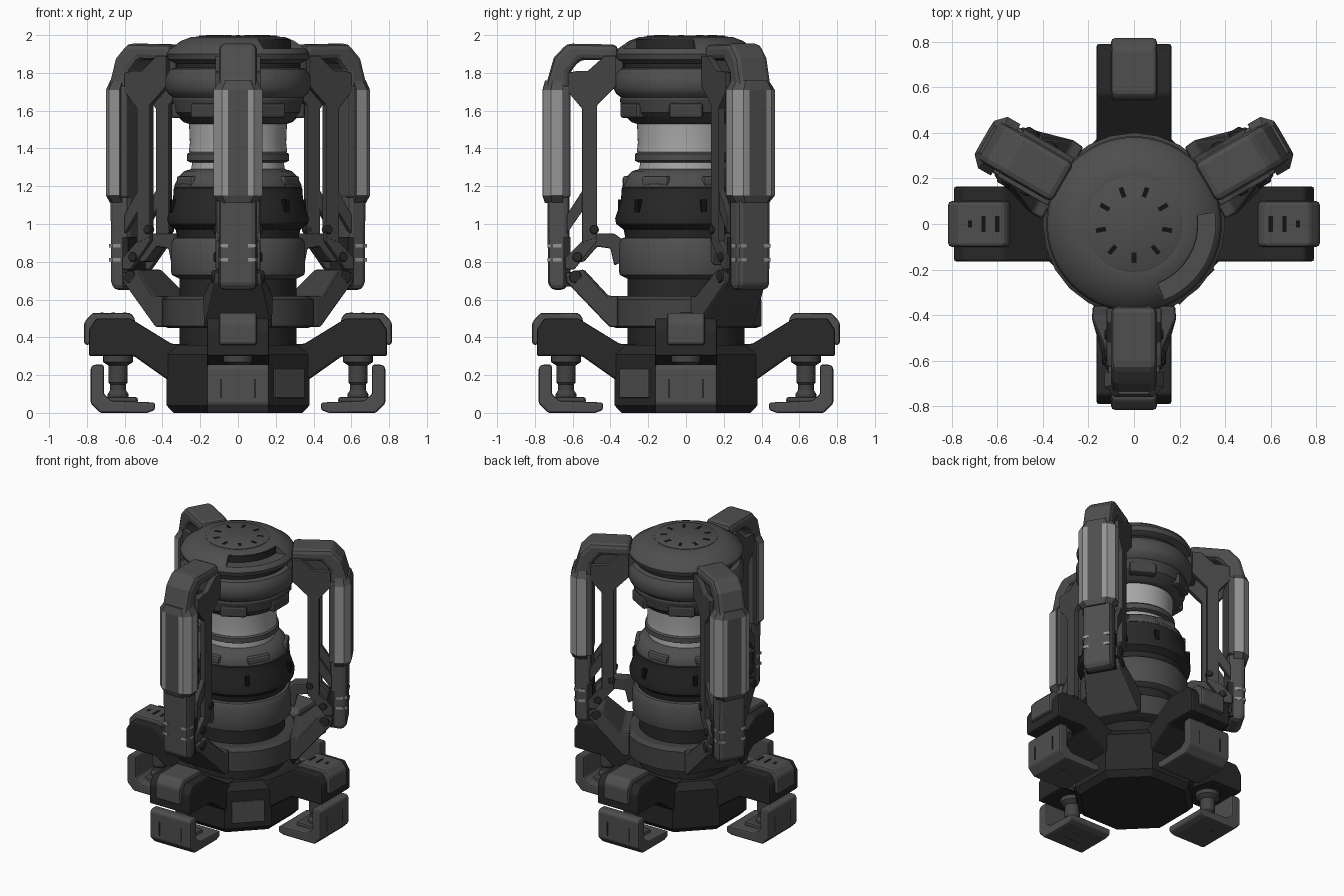
import bpy, bmesh, math
from mathutils import Matrix

cube = bpy.data.objects.get("Cube")
if cube:
    bpy.data.objects.remove(cube)


def make_mat(name, v):
    m = bpy.data.materials.new(name)
    m.use_nodes = True
    m.diffuse_color = (v, v, v, 1)
    m.node_tree.nodes["Principled BSDF"].inputs["Base Color"].default_value = (v, v, v, 1)
    return m


SHELL = make_mat("grey shell", 0.077)
STRUT = make_mat("dark grey strut", 0.056)
DARK = make_mat("charcoal base", 0.021)
BLACK = make_mat("black slot", 0.006)
PALE = make_mat("pale worn pad", 0.3)
CORE = make_mat("light core", 0.38)


def finish(name, bm, mats, angle=0, bevel=0, smooth=False):
    """Turn a bmesh into an object spun about z by angle (degrees)."""
    bmesh.ops.recalc_face_normals(bm, faces=bm.faces)
    me = bpy.data.meshes.new(name)
    bm.to_mesh(me)
    bm.free()
    for m in mats:
        me.materials.append(m)
    ob = bpy.data.objects.new(name, me)
    bpy.context.collection.objects.link(ob)
    ob.rotation_euler.z = math.radians(angle)
    if smooth:
        me.shade_smooth()
        me.set_sharp_from_angle(angle=math.radians(32))
    if bevel:
        mod = ob.modifiers.new("bevel", 'BEVEL')
        mod.width, mod.segments, mod.limit_method = bevel, 2, 'ANGLE'
    return ob


def slab(name, outline, half, mat, angle=0, shift=0, bevel=0, flare=1):
    """Extrude an outline of (radius, height) sideways; flare widens the inner end."""
    bm = bmesh.new()
    inner = min(r for r, z in outline)
    rows = []
    for s in (-1, 1):
        rows.append([bm.verts.new((r, shift + s * half * (flare if r < inner + 0.06 else 1), z))
                     for r, z in outline])
    bm.faces.new(rows[0])
    bm.faces.new(rows[1])
    n = len(outline)
    for i in range(n):
        j = (i + 1) % n
        bm.faces.new((rows[0][i], rows[0][j], rows[1][j], rows[1][i]))
    return finish(name, bm, [mat], angle, bevel)


def box(name, lo, hi, mat, angle=0, bevel=0):
    outline = [(lo[0], lo[2]), (hi[0], lo[2]), (hi[0], hi[2]), (lo[0], hi[2])]
    return slab(name, outline, (hi[1] - lo[1]) / 2, mat, angle, (lo[1] + hi[1]) / 2, bevel)


def lathe(name, profile, mat, steps=64, turn=0, centre=0, angle=0, smooth=True):
    """Revolve (radius, height) points, closed with caps."""
    bm = bmesh.new()
    rings = []
    for r, z in profile:
        rings.append([bm.verts.new((centre + r * math.cos(a), r * math.sin(a), z))
                      for a in (2 * math.pi * (i + turn) / steps for i in range(steps))])
    for a, b in zip(rings, rings[1:]):
        for i in range(steps):
            j = (i + 1) % steps
            bm.faces.new((a[i], a[j], b[j], b[i]))
    bm.faces.new(rings[0])
    bm.faces.new(rings[-1])
    return finish(name, bm, [mat], angle, 0, smooth)


def arc_block(name, r0, r1, z0, z1, a0, a1, mat, steps=14):
    """Curved block following part of a ring."""
    bm = bmesh.new()
    cuts = []
    for i in range(steps + 1):
        a = math.radians(a0 + (a1 - a0) * i / steps)
        cuts.append([bm.verts.new((r * math.cos(a), r * math.sin(a), z))
                     for r, z in ((r0, z0), (r1, z0), (r1, z1), (r0, z1))])
    for p, q in zip(cuts, cuts[1:]):
        for i in range(4):
            j = (i + 1) % 4
            bm.faces.new((p[i], p[j], q[j], q[i]))
    bm.faces.new(cuts[0])
    bm.faces.new(cuts[-1])
    return finish(name, bm, [mat])


def bolt(name, r, side, z, radius, mat, angle):
    """Short bolt head on the side of an arm."""
    bm = bmesh.new()
    m = Matrix.Translation((r, side, z)) @ Matrix.Rotation(math.pi / 2, 4, 'X')
    bmesh.ops.create_cone(bm, cap_ends=True, segments=16, radius1=radius, radius2=radius,
                          depth=0.05, matrix=m)
    return finish(name, bm, [mat], angle, 0.01)


# Base and central stack
lathe("base_body", [(0.37, 0), (0.41, 0.04), (0.41, 0.31), (0.37, 0.36)], DARK, 8, 0.5, smooth=False)
box("base_panel", (0.37, -0.11, 0.08), (0.392, 0.11, 0.235), SHELL, -45, 0.005)
lathe("base_neck", [(0.31, 0.34), (0.31, 0.47)], DARK)
lathe("bracket_ring", [(0.37, 0.45), (0.4, 0.46), (0.4, 0.6), (0.37, 0.62)], STRUT, 24)
lathe("lower_neck", [(0.31, 0.6), (0.31, 0.73)], DARK)
lathe("lower_band", [(0.31, 0.71), (0.35, 0.73), (0.355, 0.75), (0.355, 0.9), (0.34, 0.925), (0.32, 0.93)], SHELL)
lathe("dark_drum", [(0.32, 0.92), (0.33, 0.97), (0.37, 1.0), (0.375, 1.03), (0.345, 1.12),
                    (0.34, 1.19), (0.32, 1.21)], DARK)
lathe("collar", [(0.335, 1.185), (0.335, 1.21), (0.315, 1.25), (0.285, 1.28), (0.25, 1.29)], SHELL)
lathe("core_lower", [(0.25, 1.28), (0.24, 1.34)], CORE)
lathe("core_ring", [(0.25, 1.325), (0.27, 1.335), (0.27, 1.37), (0.25, 1.385)], SHELL)
lathe("core_upper", [(0.26, 1.38), (0.255, 1.43), (0.26, 1.55)], CORE)
lathe("head_underside", [(0.26, 1.53), (0.29, 1.54), (0.34, 1.59), (0.35, 1.66), (0.33, 1.7)], STRUT)
lathe("head_lower_ring", [(0.33, 1.66), (0.37, 1.69), (0.385, 1.72), (0.385, 1.78), (0.36, 1.82), (0.32, 1.83)], SHELL)
lathe("head_groove", [(0.33, 1.81), (0.33, 1.88)], DARK)
dome = lathe("head_dome", [(0.33, 1.85), (0.37, 1.87), (0.38, 1.9), (0.365, 1.925), (0.3, 1.97),
                           (0.25, 1.989), (0.215, 1.992)], SHELL)
lathe("top_disk", [(0.21, 1.985), (0.21, 1.995), (0.205, 1.998)], SHELL)

# Curved notch cut into the dome, with a dark back wall
notch = arc_block("notch_cutter", 0.276, 0.42, 1.93, 2.05, -68, 8, SHELL)
notch.hide_render = True
notch.hide_viewport = True
cut = dome.modifiers.new("notch", 'BOOLEAN')
cut.object, cut.operation = notch, 'DIFFERENCE'
arc_block("notch_wall", 0.27, 0.282, 1.92, 1.976, -68, 8, DARK)

for i in range(9):
    box("top_slot", (0.125, -0.01, 1.993), (0.17, 0.01, 1.9995), BLACK, 30 + i * 40)
for i in range(6):
    a = i * 60
    box("head_block", (0.27, -0.09, 1.56), (0.355, 0.09, 1.64), STRUT, a, 0.015)
    box("collar_tab", (0.24, -0.08, 1.2), (0.335, 0.08, 1.255), SHELL, a + 30, 0.015)
    box("drum_slot", (0.34, -0.015, 1.06), (0.37, 0.015, 1.13), BLACK, a + 15)

# Four legs with pistons and feet
leg = [(0.2, 0.1), (0.38, 0.18), (0.55, 0.3), (0.79, 0.3), (0.79, 0.44), (0.75, 0.5), (0.57, 0.5),
       (0.35, 0.365), (0.2, 0.365)]
cap = [(0.545, 0.44), (0.545, 0.5), (0.57, 0.53), (0.77, 0.53), (0.815, 0.48), (0.815, 0.36), (0.78, 0.36), (0.76, 0.44)]
foot = [(0.44, 0.015), (0.48, 0), (0.73, 0), (0.78, 0.05), (0.78, 0.24), (0.765, 0.255), (0.71, 0.255),
        (0.71, 0.1), (0.67, 0.065), (0.44, 0.055)]
for a in (0, 90, 180, 270):
    slab("leg", leg, 0.165, DARK, a, bevel=0.012)
    slab("leg_cap", cap, 0.1, SHELL, a, bevel=0.015)
    slab("foot", foot, 0.165, SHELL, a, bevel=0.014)
    lathe("piston", [(0.055, 0.06), (0.055, 0.1), (0.042, 0.12), (0.042, 0.15), (0.05, 0.16), (0.05, 0.25),
                     (0.08, 0.27), (0.08, 0.31)], STRUT, 20, centre=0.635, angle=a)
    box("foot_hub", (0.53, -0.09, 0.05), (0.7, 0.09, 0.085), STRUT, a, 0.015)
    for t in (-0.09, 0.09):
        box("foot_groove", (0.777, t - 0.005, 0.08), (0.782, t + 0.005, 0.18), DARK, a)
    for r in (0.56, 0.64):
        box("sole_groove", (r - 0.006, -0.06, 0), (r + 0.006, 0.06, 0.004), DARK, a)
    if a in (0, 180):
        for r, half in ((0.6, 0.035), (0.66, 0.035), (0.72, 0.015)):
            box("cap_slot", (r - 0.009, -half, 0.526), (r + 0.009, half, 0.5315), BLACK, a)

# Three upright arms
post = [(0.36, 1.865), (0.36, 1.95), (0.63, 1.955), (0.7, 1.88), (0.74, 1.74), (0.73, 0.69), (0.715, 0.65),
        (0.64, 0.65), (0.617, 0.69), (0.617, 1.8), (0.56, 1.87)]
strut = [(0.47, 0.93), (0.55, 0.9), (0.55, 1.61), (0.625, 1.7), (0.625, 1.8), (0.58, 1.81), (0.52, 1.81),
         (0.43, 1.89), (0.37, 1.89), (0.37, 1.73), (0.47, 1.63)]
brace = [(0.54, 1.19), (0.54, 1.08), (0.63, 0.95), (0.63, 1.05)]
lower_link = [(0.47, 0.99), (0.47, 0.91), (0.59, 0.76), (0.64, 0.76), (0.64, 0.82)]
bracket = [(0.36, 0.455), (0.405, 0.455), (0.63, 0.69), (0.64, 0.74), (0.54, 0.76), (0.41, 0.62), (0.36, 0.62)]
hook = [(0.6, 0.8), (0.6, 0.86), (0.5, 0.95), (0.38, 0.95), (0.34, 0.92), (0.34, 0.8), (0.38, 0.78),
        (0.4, 0.87), (0.47, 0.88), (0.54, 0.8)]


def pad(angle):
    """Chamfered grip pad whose slanted flanks are pale."""
    bm = bmesh.new()
    section = [(0.65, -0.13), (0.715, -0.13), (0.758, -0.085), (0.76, -0.052),
               (0.76, 0.052), (0.758, 0.085), (0.715, 0.13), (0.65, 0.13)]
    rings = []
    for z, k in ((1.11, 0.75), (1.15, 1), (1.71, 1), (1.76, 0.75)):
        rings.append([bm.verts.new((0.65 + (r - 0.65) * (0.5 + k / 2), t * k, z)) for r, t in section])
    n = len(section)
    for a, b in zip(rings, rings[1:]):
        for i in range(n):
            j = (i + 1) % n
            f = bm.faces.new((a[i], a[j], b[j], b[i]))
            if a is rings[1] and i not in (3, n - 1):
                f.material_index = 1
    bm.faces.new(rings[0])
    bm.faces.new(rings[-1])
    finish("grip_pad", bm, [SHELL, PALE], angle)


for a in (30, 150, 270):
    slab("arm_post", post, 0.1, SHELL, a, bevel=0.028)
    pad(a)
    box("pad_backing", (0.612, -0.115, 1.14), (0.66, 0.115, 1.73), SHELL, a, 0.01)
    box("post_lining", (0.612, -0.103, 0.67), (0.65, 0.103, 0.93), DARK, a)
    slab("lower_bracket", bracket, 0.125, STRUT, a, bevel=0.01, flare=1.45)
    slab("latch_hook", hook, 0.05, STRUT, a, bevel=0.008)
    box("shoulder_block", (0.33, -0.085, 1.74), (0.42, 0.085, 1.88), STRUT, a, 0.015)
    for s in (-1, 1):
        slab("strut_plate", strut, 0.02, STRUT, a, s * 0.1, 0.004)
        slab("strut_brace", brace, 0.018, STRUT, a, s * 0.095, 0.004)
        slab("strut_link", lower_link, 0.018, STRUT, a, s * 0.1, 0.004)
        # Pale wear marks on the post corners
        for z in (0.81, 0.885):
            box("post_mark", (0.66, s * 0.1 - 0.003, z - 0.009), (0.705, s * 0.1 + 0.003, z + 0.009), PALE, a)
            box("post_mark_front", (0.7, s * 0.074 - 0.02, z - 0.009),
                (0.734, s * 0.074 + 0.02, z + 0.009), PALE, a)
        bolt("pivot_bolt", 0.585, s * 0.115, 0.72, 0.034, DARK, a)
        bolt("link_bolt", 0.575, s * 0.105, 0.825, 0.026, DARK, a)
        bolt("strut_bolt", 0.485, s * 0.105, 0.97, 0.024, DARK, a)
